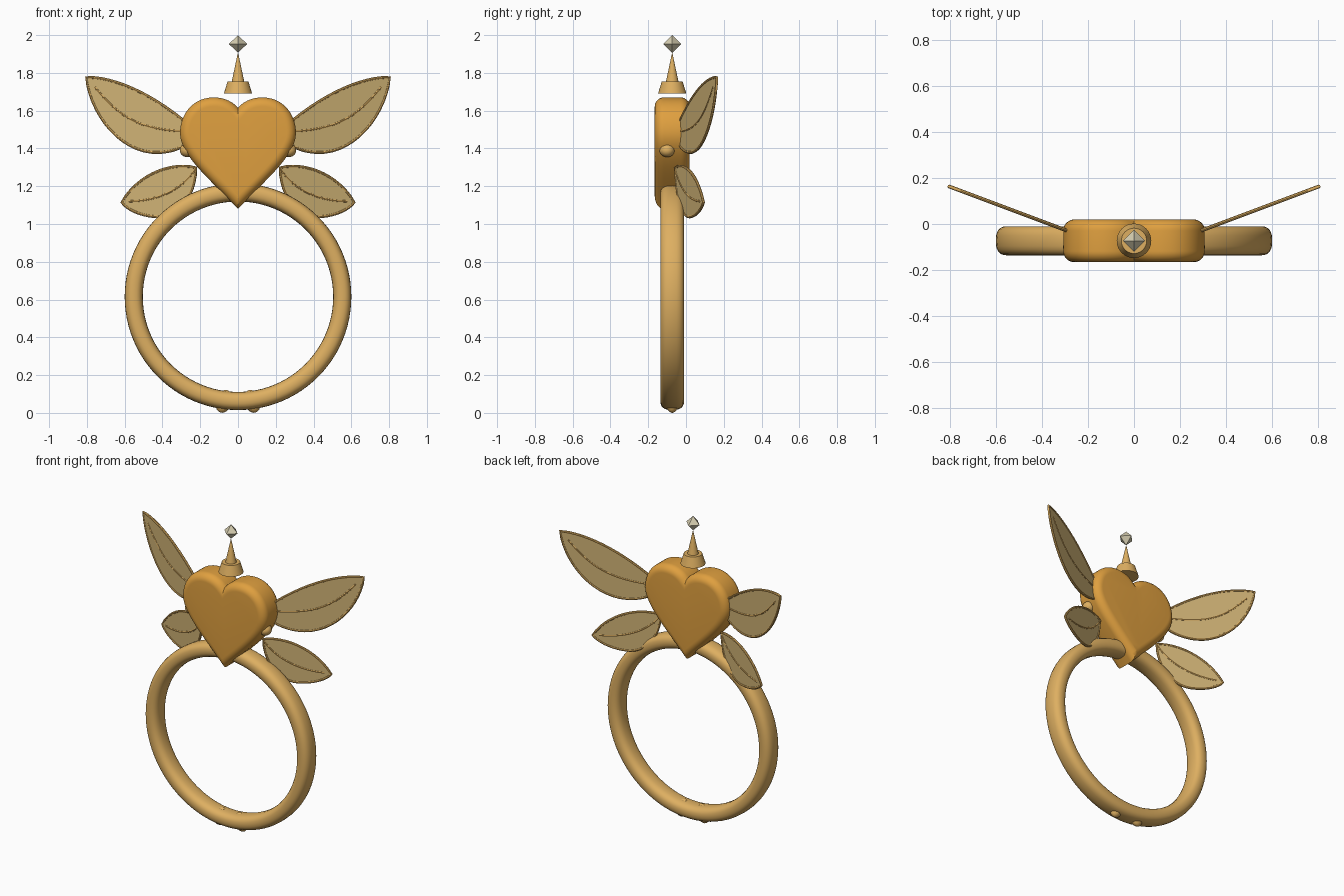
import bpy, bmesh, math
from mathutils import Vector
from mathutils.geometry import interpolate_bezier

cube = bpy.data.objects.get("Cube")
if cube:
    bpy.data.objects.remove(cube, do_unlink=True)

MID_Y = -0.073


def material(name, r, g, b):
    m = bpy.data.materials.new(name)
    m.use_nodes = True
    m.diffuse_color = (r, g, b, 1)
    m.node_tree.nodes["Principled BSDF"].inputs["Base Color"].default_value = (r, g, b, 1)
    return m


GOLD = material("pale gold", 0.73, 0.43, 0.12)
AMBER = material("amber gold", 0.74, 0.35, 0.05)
LEAF = material("wing sand", 0.63, 0.45, 0.18)
CRYSTAL = material("crystal ivory", 0.68, 0.62, 0.44)


def finish(obj, mat, smooth=True):
    obj.data.materials.clear()
    obj.data.materials.append(mat)
    if smooth:
        bpy.ops.object.select_all(action="DESELECT")
        obj.select_set(True)
        bpy.context.view_layer.objects.active = obj
        bpy.ops.object.shade_smooth_by_angle(angle=math.radians(40))
    return obj


def mesh_object(name, bm, mat, smooth=True):
    bmesh.ops.recalc_face_normals(bm, faces=bm.faces[:])
    data = bpy.data.meshes.new(name)
    bm.to_mesh(data)
    bm.free()
    obj = bpy.data.objects.new(name, data)
    bpy.context.collection.objects.link(obj)
    return finish(obj, mat, smooth)


def path(points, steps=14):
    """Sample a chain of cubic curves: anchor, handle, handle, anchor, ..."""
    pts = [Vector(p) for p in points]
    out = [pts[0]]
    for i in range(0, len(pts) - 3, 3):
        out += interpolate_bezier(*pts[i:i + 4], steps)[1:]
    return [p.to_2d() for p in out]


def skin(bm, loops, closed=False):
    """Bridge matching vertex loops with quads."""
    pairs = list(zip(loops, loops[1:]))
    if closed:
        pairs.append((loops[-1], loops[0]))
    for a, b in pairs:
        for i in range(len(a)):
            j = (i + 1) % len(a)
            bm.faces.new((a[i], a[j], b[j], b[i]))


# Ring band with a rounded, slightly squared section
def ring_band():
    bm = bmesh.new()
    section = []
    for i in range(24):
        a = math.tau * i / 24
        c, s = math.cos(a), math.sin(a)
        section.append((0.048 * math.copysign(abs(c) ** 0.85, c),
                        0.063 * math.copysign(abs(s) ** 0.75, s)))
    loops = []
    for i in range(96):
        a = math.tau * i / 96
        loops.append([bm.verts.new(((0.552 + u) * math.cos(a), MID_Y + v,
                                    0.615 + (0.552 + u) * math.sin(a))) for u, v in section])
    skin(bm, loops, closed=True)
    mesh_object("ring_band", bm, GOLD)


# Puffed heart: inset outlines stacked through the depth
def inset(outline, d):
    out = []
    n = len(outline)
    for i, p in enumerate(outline):
        a = (p - outline[i - 1]).normalized()
        b = (outline[(i + 1) % n] - p).normalized()
        na, nb = Vector((a.y, -a.x)), Vector((b.y, -b.x))
        m = (na + nb).normalized()
        out.append(p + m * d / max(m.dot(na), 0.4))
    return out


def heart():
    half = path([(0, 1.615), (0.03, 1.65), (0.075, 1.67), (0.13, 1.67),
                 (0.235, 1.67), (0.307, 1.585), (0.307, 1.48),
                 (0.307, 1.36), (0.13, 1.22), (0, 1.08)])
    outline = half + [Vector((-p.x, p.y)) for p in half[-2:0:-1]]
    depth, radius, steps = 0.0925, 0.048, 8
    bm = bmesh.new()
    loops = []
    for side in (-1, 1):
        for k in range(steps + 1):
            a = math.pi / 2 * (k if side < 0 else steps - k) / steps
            y = MID_Y + side * (depth - radius + radius * math.cos(a))
            ring = inset(outline, radius * (1 - math.sin(a)))
            loops.append([bm.verts.new((p.x, y, p.y)) for p in ring])
    skin(bm, loops)
    bm.faces.new(loops[0])
    bm.faces.new(loops[-1])
    mesh_object("heart", bm, AMBER)


# Wings lie on upright planes swept backward
def on_wing(p, side, push=0.0):
    return Vector((side * p.x, 0.375 * p.x - 0.138 + push, p.y))


def tube(name, pts, radius, closed):
    curve = bpy.data.curves.new(name, "CURVE")
    curve.dimensions = "3D"
    curve.bevel_depth = radius
    curve.bevel_resolution = 2
    curve.use_fill_caps = True
    spline = curve.splines.new("POLY")
    spline.points.add(len(pts) - 1)
    for sp, p in zip(spline.points, pts):
        sp.co = (*p, 1)
    spline.use_cyclic_u = closed
    obj = bpy.data.objects.new(name, curve)
    bpy.context.collection.objects.link(obj)
    bpy.ops.object.select_all(action="DESELECT")
    obj.select_set(True)
    bpy.context.view_layer.objects.active = obj
    bpy.ops.object.convert(target="MESH")
    finish(bpy.context.object, GOLD)


def wing(name, edge, vein):
    outline, rib = path(edge)[:-1], path(vein)
    for label, side in (("left", 1), ("right", -1)):
        bm = bmesh.new()
        loops = [[bm.verts.new(on_wing(p, side, push)) for p in outline]
                 for push in (-0.004, 0.004)]
        skin(bm, loops)
        for loop in loops:
            bm.faces.new(loop)
        mesh_object(f"{label}_{name}", bm, LEAF)
        tube(f"{label}_{name}_rim", [on_wing(p, side) for p in outline], 0.008, True)
        tube(f"{label}_{name}_vein", [on_wing(p, side) for p in rib], 0.007, False)


# Round beads
def bead(name, x, y, z, size, tilt=0.0):
    bpy.ops.mesh.primitive_uv_sphere_add(segments=24, ring_count=14, radius=1,
                                         location=(x, y, z), rotation=(0, tilt, 0))
    obj = bpy.context.object
    obj.name = name
    obj.scale = size
    finish(obj, GOLD)


# Turned spire parts
def cone(name, r1, r2, z1, z2, mat=GOLD):
    bpy.ops.mesh.primitive_cone_add(vertices=32, radius1=r1, radius2=r2, depth=z2 - z1,
                                    location=(0, MID_Y, (z1 + z2) / 2))
    bpy.context.object.name = name
    finish(bpy.context.object, mat)


ring_band()
heart()
wing("upper_wing",
     [(0.803, 1.776), (0.69, 1.78), (0.50, 1.72), (0.291, 1.55),
      (0.26, 1.52), (0.26, 1.46), (0.28, 1.42),
      (0.33, 1.385), (0.40, 1.375), (0.46, 1.38),
      (0.64, 1.40), (0.78, 1.59), (0.803, 1.776)],
     [(0.757, 1.725), (0.63, 1.57), (0.53, 1.50), (0.28, 1.49)])
wing("lower_wing",
     [(0.615, 1.115), (0.53, 1.26), (0.36, 1.33), (0.222, 1.298),
      (0.23, 1.12), (0.33, 1.035), (0.42, 1.038),
      (0.50, 1.04), (0.58, 1.07), (0.615, 1.115)],
     [(0.577, 1.12), (0.43, 1.12), (0.29, 1.18), (0.222, 1.295)])
for label, side in (("left", 1), ("right", -1)):
    bead(f"{label}_heart_stud", side * 0.268, -0.1, 1.39, (0.04, 0.04, 0.036))
    bead(f"{label}_base_bead", side * 0.075, MID_Y, 0.061, (0.042, 0.035, 0.062), -side * 0.3)

cone("spire_collar", 0.075, 0.055, 1.69, 1.755)
cone("spire", 0.034, 0.001, 1.75, 1.905)

# Crystal at the top: an eight-sided gem
bm = bmesh.new()
top, bottom = (bm.verts.new((0, MID_Y, z)) for z in (2.0, 1.906))
girdle = [bm.verts.new((0.048 * math.cos(a), MID_Y + 0.048 * math.sin(a), 1.953))
          for a in (math.pi / 2 * i for i in range(4))]
for i in range(4):
    for tip in (top, bottom):
        bm.faces.new((girdle[i], girdle[(i + 1) % 4], tip))
mesh_object("crystal", bm, CRYSTAL, smooth=False)
